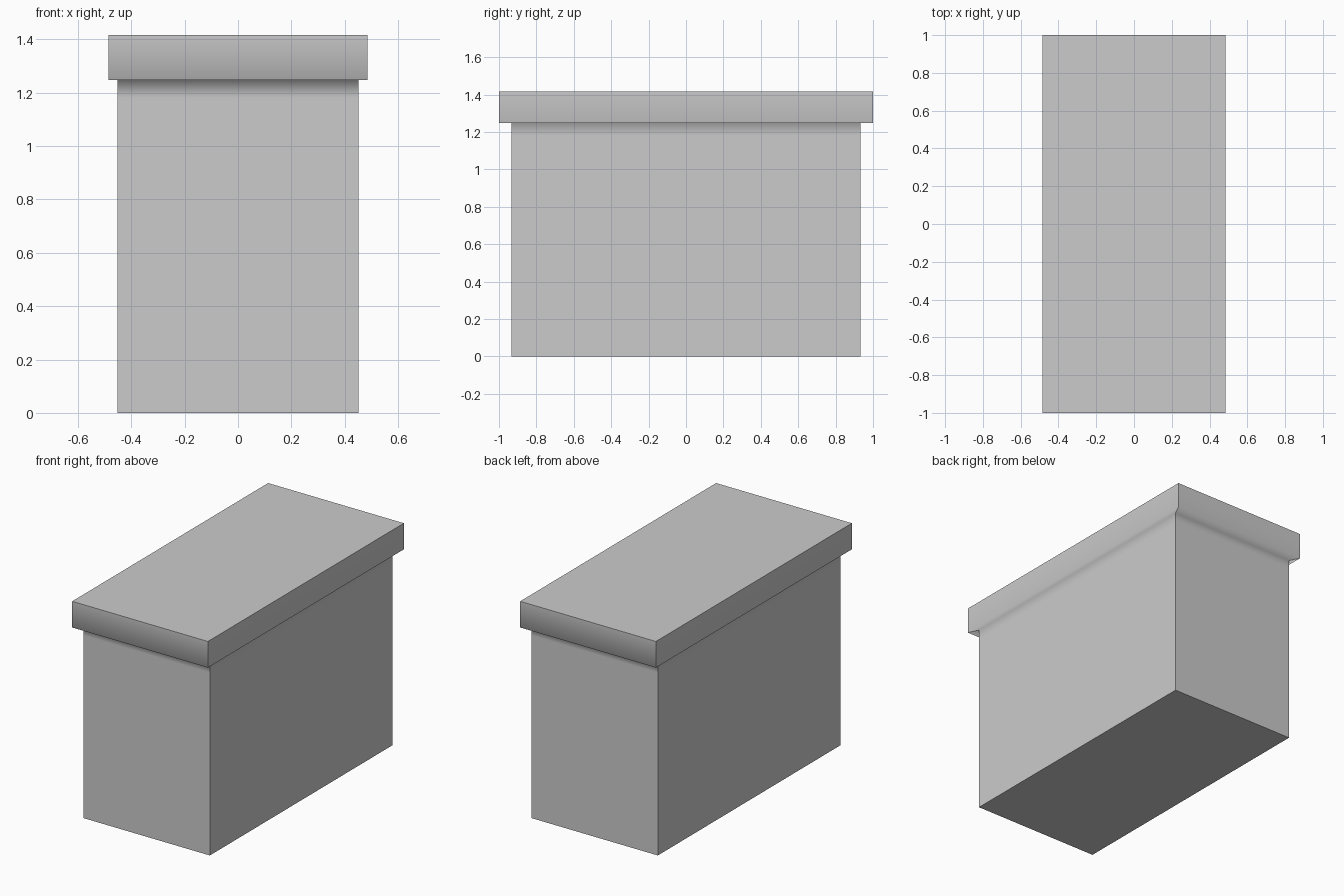
import bpy
import bmesh

if "Cube" in bpy.data.objects:
    bpy.data.objects.remove(bpy.data.objects["Cube"])

# Square-cornered rings from the floor up: half width x, half depth y, height z
RINGS = [
    (0.452, 0.933, 0.0),     # foot of body
    (0.452, 0.933, 1.18),    # support loop below lid
    (0.452, 0.933, 1.248),   # body meets lid underside
    (0.485, 1.0, 1.248),     # lid lower rim
    (0.485, 1.0, 1.417),     # lid top
]

bm = bmesh.new()
rings = [[bm.verts.new((sx * x, sy * y, z))
          for sx, sy in ((-1, -1), (1, -1), (1, 1), (-1, 1))]
         for x, y, z in RINGS]

# Walls, lid underside and lid sides
for low, high in zip(rings, rings[1:]):
    for i in range(4):
        j = (i + 1) % 4
        bm.faces.new((low[i], low[j], high[j], high[i]))
        bm.edges.get((low[i], high[i])).smooth = False   # crisp corners

# Bottom and top caps with crisp borders
bm.faces.new(rings[0][::-1])
bm.faces.new(rings[-1])
for ring in (rings[0], rings[-1]):
    for i in range(4):
        bm.edges.get((ring[i], ring[(i + 1) % 4])).smooth = False

for f in bm.faces:
    f.smooth = True
bmesh.ops.recalc_face_normals(bm, faces=bm.faces)

mesh = bpy.data.meshes.new("lidded_box")
bm.to_mesh(mesh)
bm.free()
box = bpy.data.objects.new("lidded_box", mesh)
bpy.context.collection.objects.link(box)

# Area-weighted normals give the soft blend under the lid
mod = box.modifiers.new("weighted_normals", 'WEIGHTED_NORMAL')
mod.mode = 'FACE_AREA'
mod.keep_sharp = True
